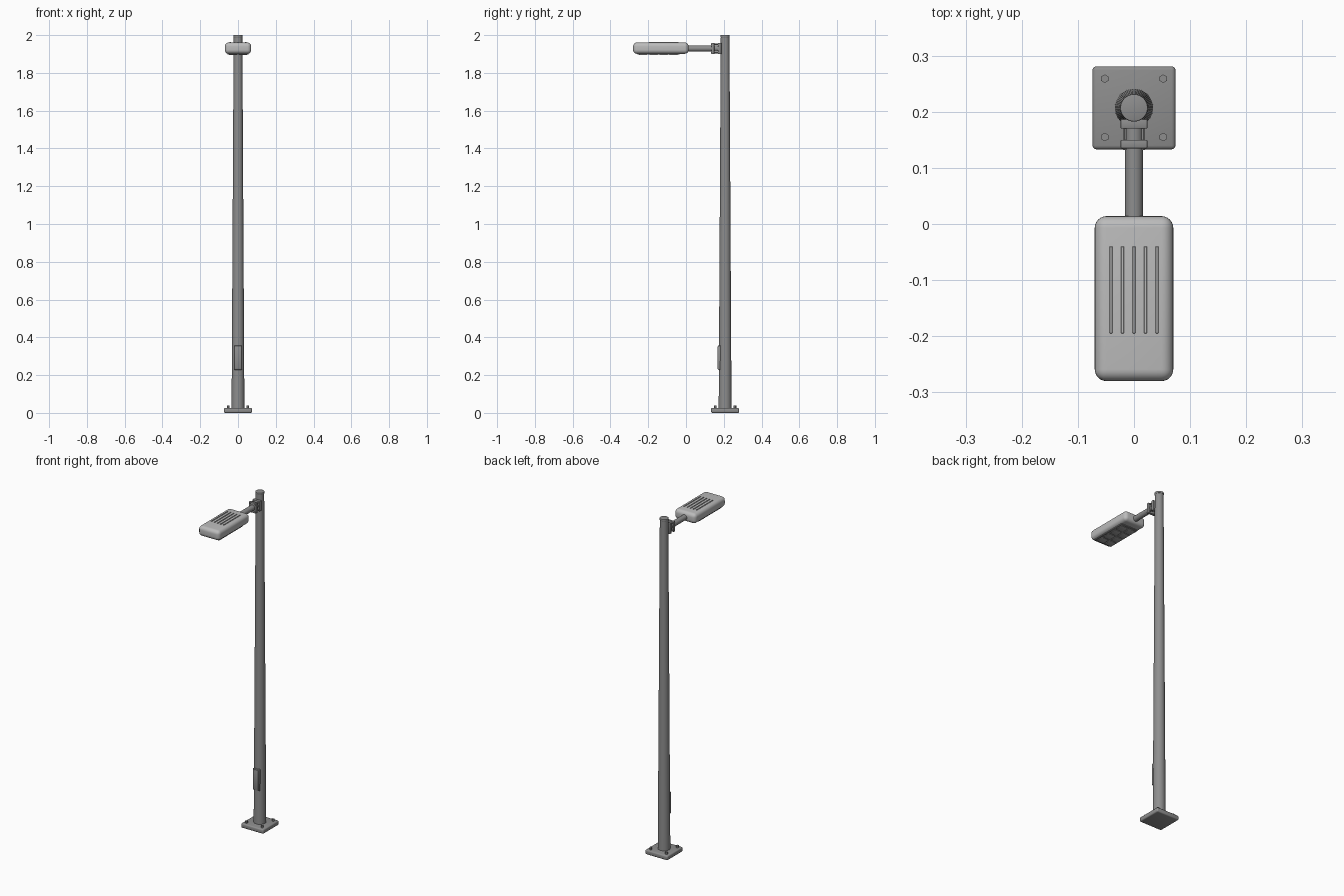
import bpy, math

if "Cube" in bpy.data.objects:
    bpy.data.objects.remove(bpy.data.objects["Cube"])

def mat(name, v):
    m = bpy.data.materials.new(name)
    m.diffuse_color = (v, v, v, 1)
    m.use_nodes = True
    m.node_tree.nodes["Principled BSDF"].inputs["Base Color"].default_value = m.diffuse_color
    return m

POLE = mat("pole_grey", 0.27)
HEAD = mat("light_grey", 0.50)
PANEL = mat("panel_grey", 0.24)
LENS = mat("lens_grey", 0.36)
PY = 0.207  # pole axis

def finish(o, name, m, bevel=0, seg=2, angle=35):
    o.name = name
    o.data.materials.append(m)
    if bevel:
        b = o.modifiers.new("bevel", 'BEVEL')
        b.width, b.segments = bevel, seg
        b.limit_method = 'ANGLE'
        bpy.ops.object.modifier_apply(modifier=b.name)
    bpy.ops.object.shade_smooth_by_angle(angle=math.radians(angle))
    return o

def box(name, x, y, z, m, bevel=0, seg=2):
    """Box from (min, max) ranges."""
    bpy.ops.mesh.primitive_cube_add(size=1, location=[sum(r) / 2 for r in (x, y, z)])
    o = bpy.context.object
    o.scale = [r[1] - r[0] for r in (x, y, z)]
    bpy.ops.object.transform_apply(location=False, rotation=False, scale=True)
    return finish(o, name, m, bevel, seg)

def tube(name, r1, r2, depth, loc, m, axis='Z', n=48, bevel=0):
    bpy.ops.mesh.primitive_cone_add(vertices=n, radius1=r1, radius2=r2, depth=depth, location=loc,
                                    rotation=(math.pi / 2 if axis == 'Y' else 0, 0, 0))
    return finish(bpy.context.object, name, m, bevel)

# base plate and anchor bolts
box("base_plate", (-0.074, 0.074), (PY - 0.074, PY + 0.074), (0, 0.027), POLE, 0.007, 3)
for sx in (-1, 1):
    for sy in (-1, 1):
        tube("anchor_bolt", 0.0075, 0.0075, 0.014, (sx * 0.052, PY + sy * 0.052, 0.032), POLE, n=6)

# tapered pole with cap
tube("pole", 0.034, 0.023, 1.97, (0, PY, 0.02 + 0.985), POLE, n=64)
tube("pole_cap", 0.0245, 0.0245, 0.012, (0, PY, 1.994), POLE, n=64, bevel=0.002)

# service door with raised frame
box("door_frame", (-0.020, 0.020), (0.170, 0.19), (0.228, 0.356), POLE, 0.002)
box("door_panel", (-0.0165, 0.0165), (0.167, 0.18), (0.233, 0.351), POLE, 0.0015)

# clamp and arm
ZA = 1.929
box("pole_clamp", (-0.024, 0.024), (0.170, 0.187), (ZA - 0.030, ZA + 0.030), POLE, 0.002)
box("arm_flange", (-0.024, 0.024), (0.135, 0.150), (ZA - 0.030, ZA + 0.030), POLE, 0.002)
for sx in (-1, 1):
    for sz in (-1, 1):
        tube("clamp_bolt", 0.004, 0.004, 0.044, (sx * 0.0165, 0.154, ZA + sz * 0.022), POLE, 'Y', 6)
tube("arm", 0.016, 0.016, 0.19, (0, 0.085, ZA), POLE, 'Y', 40)

# lamp head
box("lamp_head", (-0.070, 0.070), (-0.280, 0.014), (1.901, 1.961), HEAD, 0.021, 6)

# cooling ribs on top
for i in range(-2, 3):
    x = i * 0.0205
    box("cooling_rib", (x - 0.0027, x + 0.0027), (-0.195, -0.040), (1.955, 1.9645), HEAD, 0.001, 1)

# light panel and lens tiles underneath
box("light_panel", (-0.056, 0.056), (-0.258, -0.035), (1.897, 1.91), PANEL, 0.002)
for i in range(2):
    for j in range(4):
        x, y = -0.026 + i * 0.052, -0.2265 + j * 0.0533
        box("lens_tile", (x - 0.021, x + 0.021), (y - 0.021, y + 0.021), (1.894, 1.90), LENS, 0.002)
